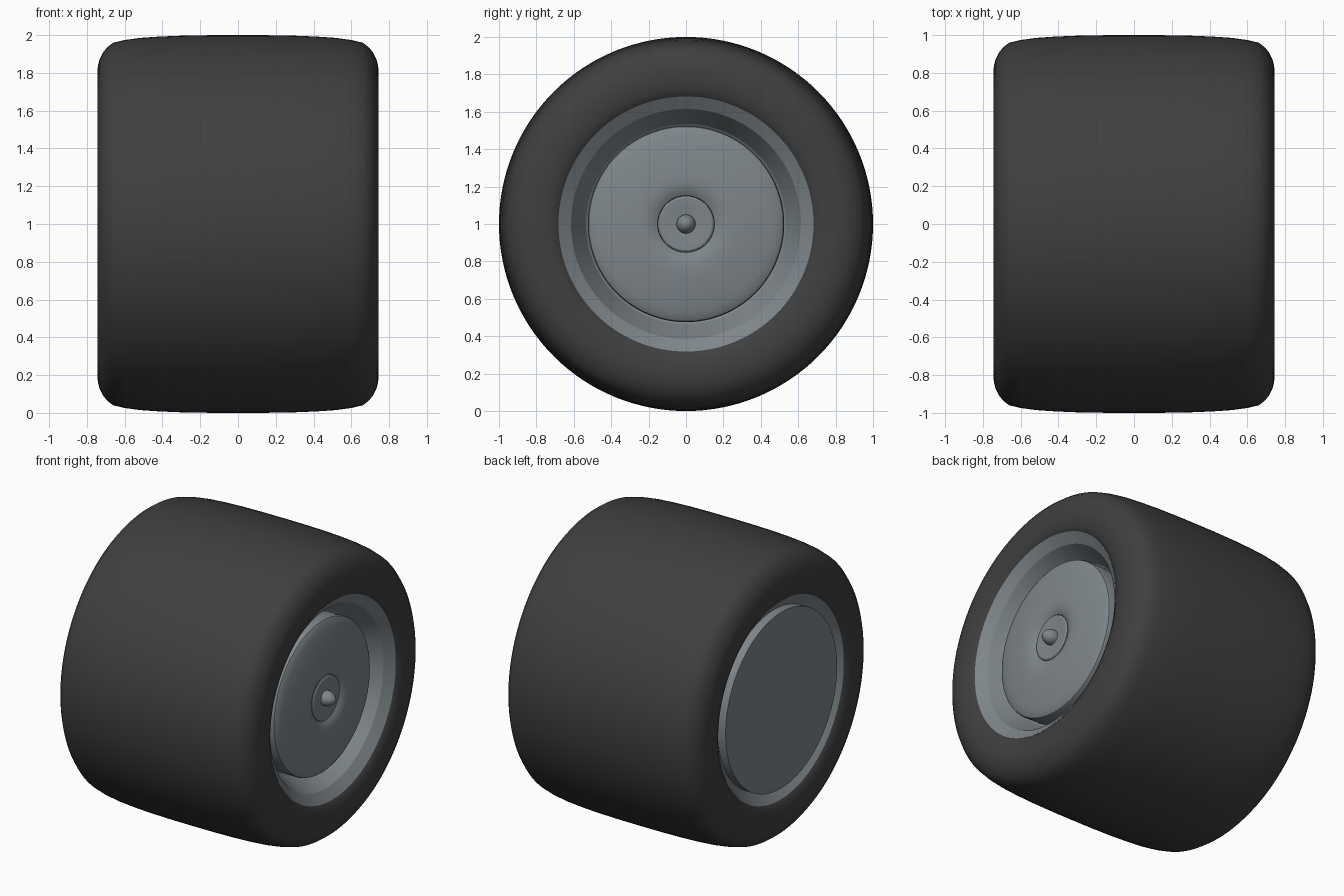
import bpy, bmesh, math

if "Cube" in bpy.data.objects:
    bpy.data.objects.remove(bpy.data.objects["Cube"])

SEG = 128


def material(name, rgb):
    m = bpy.data.materials.new(name)
    m.diffuse_color = (*rgb, 1)
    m.use_nodes = True
    m.node_tree.nodes["Principled BSDF"].inputs["Base Color"].default_value = m.diffuse_color
    return m


rubber = material("dark rubber", (0.05, 0.05, 0.05))
metal = material("grey metal", (0.21, 0.238, 0.255))


def lathe(name, profile, mat, closed=False, angle=30):
    """Spin (x, radius) points around the wheel axle, which runs along x at z = 1."""
    bm = bmesh.new()
    rings = []
    for x, r in profile:
        if r < 1e-6:
            rings.append([bm.verts.new((x, 0, 1))] * SEG)
        else:
            rings.append([bm.verts.new((x, r * math.sin(2 * math.pi * i / SEG),
                                        1 + r * math.cos(2 * math.pi * i / SEG)))
                          for i in range(SEG)])
    pairs = list(zip(rings, rings[1:]))
    if closed:
        pairs.append((rings[-1], rings[0]))
    for a, b in pairs:
        for i in range(SEG):
            j = (i + 1) % SEG
            bm.faces.new(list(dict.fromkeys((a[i], a[j], b[j], b[i]))))
    bmesh.ops.recalc_face_normals(bm, faces=bm.faces)
    me = bpy.data.meshes.new(name)
    bm.to_mesh(me)
    bm.free()
    me.materials.append(mat)
    ob = bpy.data.objects.new(name, me)
    bpy.context.collection.objects.link(ob)
    bpy.ops.object.select_all(action='DESELECT')
    ob.select_set(True)
    bpy.context.view_layer.objects.active = ob
    bpy.ops.object.shade_smooth_by_angle(angle=math.radians(angle))
    return ob


# Tyre: half section mirrored across the middle
half = [(0.15, 0.9995), (0.30, 0.997), (0.42, 0.992), (0.52, 0.985), (0.60, 0.974),
        (0.66, 0.96), (0.69, 0.938), (0.715, 0.908), (0.733, 0.872), (0.742, 0.835),
        (0.745, 0.80), (0.743, 0.76), (0.736, 0.72), (0.72, 0.68), (0.69, 0.66)]
tyre = [(-x, r) for x, r in reversed(half)] + [(0, 1.0)] + half
lathe("tyre", tyre, rubber, closed=True, angle=40)

# Rim: lips on both sides and the sloping well on the outer side
lathe("rim", [(-0.67, 0.612), (-0.722, 0.682), (-0.69, 0.675), (0.69, 0.675),
              (0.722, 0.682), (0.675, 0.615), (0.53, 0.535), (0.50, 0.50),
              (-0.60, 0.50)], metal, closed=True, angle=20)

# Flat inner cover
lathe("inner_cover", [(-0.725, 0), (-0.725, 0.605), (-0.64, 0.605), (-0.64, 0)], metal)

# Domed outer cover that dips towards the hub
lathe("outer_cover", [(0.50, 0), (0.50, 0.523), (0.625, 0.525), (0.638, 0.52), (0.648, 0.505),
                      (0.658, 0.47), (0.668, 0.42), (0.679, 0.35), (0.687, 0.28),
                      (0.689, 0.235), (0.685, 0.20), (0.676, 0.172), (0.665, 0.152),
                      (0.65, 0.15), (0.65, 0)], metal)

# Hub plate and axle nut
lathe("hub_plate", [(0.64, 0), (0.64, 0.15), (0.667, 0.15), (0.673, 0.14), (0.672, 0.10),
                    (0.665, 0.06), (0.663, 0)], metal)
lathe("axle_nut", [(0.65, 0), (0.65, 0.05), (0.69, 0.05), (0.705, 0.044), (0.725, 0.03),
                   (0.737, 0.015), (0.74, 0)], metal, angle=40)
